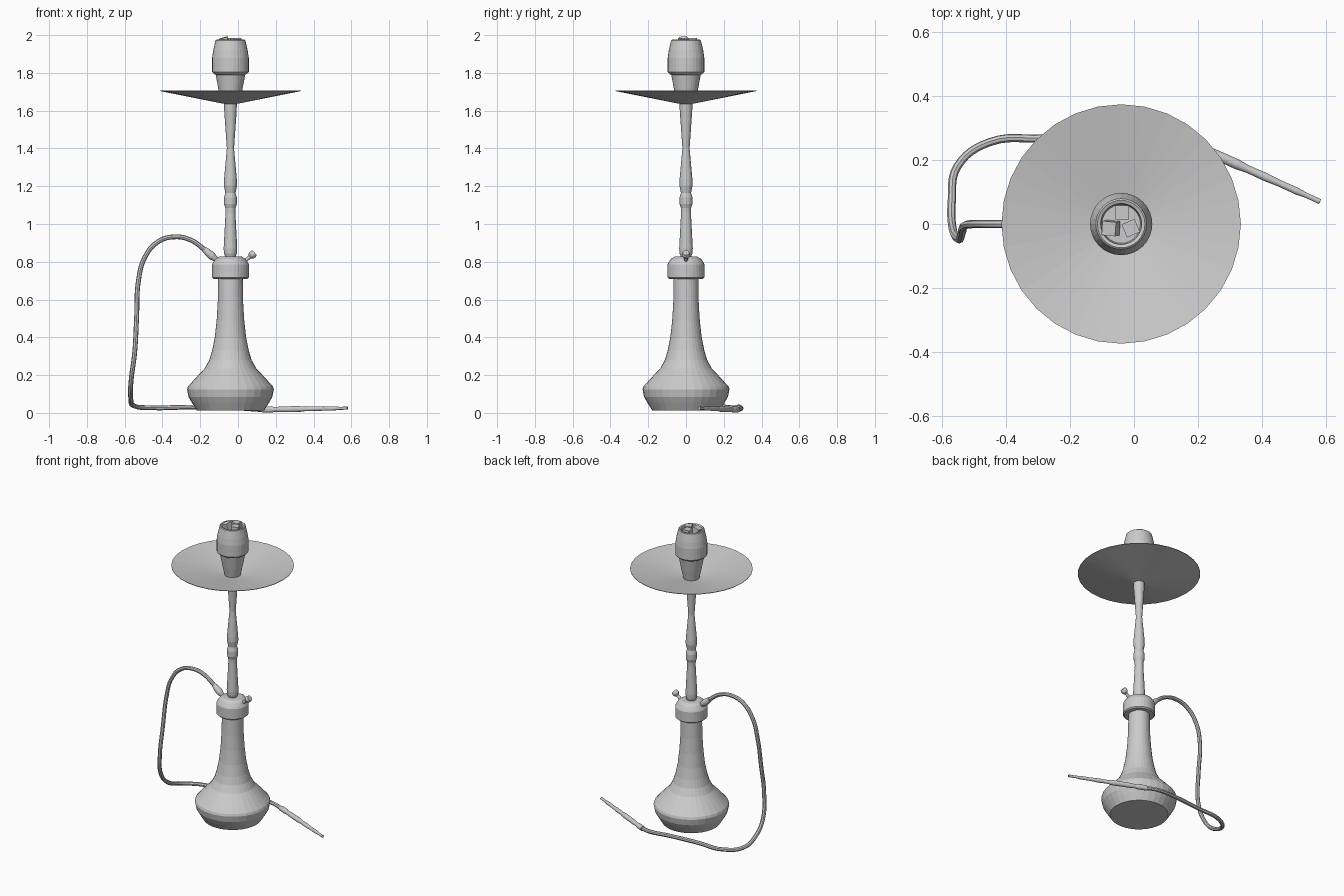
import bpy, bmesh, math
from mathutils import Vector, Euler

if "Cube" in bpy.data.objects:
    bpy.data.objects.remove(bpy.data.objects["Cube"])

CX = -0.04  # x of the main axis


def lathe(name, prof, origin=(CX, 0, 0), axis=(0, 0, 1), sides=32):
    """Spin (radius, height) pairs around an axis; radius 0 makes a pole."""
    bm = bmesh.new()
    rings = []
    for r, z in prof:
        if r == 0:
            rings.append([bm.verts.new((0, 0, z))])
        else:
            rings.append([bm.verts.new((r * math.cos(2 * math.pi * i / sides),
                                        r * math.sin(2 * math.pi * i / sides), z))
                          for i in range(sides)])
    for a, b in zip(rings, rings[1:]):
        for i in range(sides):
            j = (i + 1) % sides
            if len(a) == 1:
                bm.faces.new((a[0], b[j], b[i]))
            elif len(b) == 1:
                bm.faces.new((a[i], a[j], b[0]))
            else:
                bm.faces.new((a[i], a[j], b[j], b[i]))
    bmesh.ops.recalc_face_normals(bm, faces=bm.faces)
    me = bpy.data.meshes.new(name)
    bm.to_mesh(me)
    bm.free()
    ob = bpy.data.objects.new(name, me)
    bpy.context.collection.objects.link(ob)
    ob.location = origin
    ob.rotation_mode = 'QUATERNION'
    ob.rotation_quaternion = Vector((0, 0, 1)).rotation_difference(Vector(axis))
    return ob


def smooth(ob):
    bpy.ops.object.select_all(action='DESELECT')
    ob.select_set(True)
    bpy.context.view_layer.objects.active = ob
    bpy.ops.object.shade_smooth_by_angle(angle=math.radians(30))


# Water vase
lathe("vase", [(0, .012), (.178, .012), (.205, .055), (.222, .085), (.23, .125),
               (.225, .14), (.175, .195), (.137, .235), (.112, .28), (.097, .33),
               (.083, .40), (.073, .49), (.067, .59), (.065, .72), (0, .72)])

# Collar joining vase and stem
lathe("collar", [(0, .71), (.09, .71), (.098, .717), (.098, .785), (.093, .795),
                 (.08, .815), (.06, .827), (0, .83)])

# Turned stem
lathe("stem", [(0, .82), (.027, .825), (.034, .845), (.036, .87), (.026, 1.06),
               (.027, 1.085), (.034, 1.105), (.034, 1.14), (.027, 1.165),
               (.035, 1.205), (.034, 1.235), (.019, 1.40), (.033, 1.60),
               (.034, 1.645), (0, 1.645)], sides=24)

# Shallow cone tray
lathe("tray", [(0, 1.634), (.04, 1.637), (.373, 1.704), (.373, 1.707),
               (.04, 1.644), (0, 1.641)])

# Tobacco bowl
lathe("bowl", [(0, 1.64), (.048, 1.64), (.063, 1.71), (.079, 1.795), (0, 1.795)])

# Heat holder with recessed top
lathe("heat_holder", [(0, 1.79), (.079, 1.79), (.09, 1.797), (.097, 1.805),
                      (.097, 1.88), (.091, 1.92), (.079, 1.972), (.074, 1.976),
                      (.064, 1.972), (.06, 1.94), (0, 1.94)])

# Coals
for i, (x, y, z, rot) in enumerate([(-.037, .036, 1.962, (0, 0, 0)),
                                    (-.072, -.013, 1.965, (.1, -.3, -.1)),
                                    (-.010, -.013, 1.962, (0, 0, .4))]):
    bpy.ops.mesh.primitive_cube_add(size=.044, location=(x, y, z), rotation=rot)
    bpy.context.object.name = f"coal_{i + 1}"

# Purge valve and hose connector on the collar
lathe("valve", [(0, 0), (.010, 0), (.010, .055), (.019, .065), (.021, .078),
                (.017, .09), (0, .09)], (.02, 0, .79), (1, 0, .85), 16)
lathe("hose_connector", [(0, 0), (.014, 0), (.014, .035), (.021, .06), (.020, .085),
                         (.015, .115), (0, .115)], (-.09, 0, .79), (-1, 0, .85), 16)

# Flexible hose
path = [(-.165, 0, .855), (-.25, 0, .915), (-.335, 0, .932), (-.425, 0, .905),
        (-.495, 0, .82), (-.527, -.005, .70), (-.537, -.03, .50), (-.547, -.047, .32),
        (-.566, -.01, .17), (-.568, .07, .08), (-.55, .18, .037), (-.45, .255, .027),
        (-.28, .267, .03), (-.07, .285, .03), (.06, .29, .022), (.14, .268, .016)]
cu = bpy.data.curves.new("hose", 'CURVE')
cu.dimensions = '3D'
cu.bevel_depth = .0128
cu.bevel_resolution = 2
cu.resolution_u = 6
cu.use_fill_caps = True
sp = cu.splines.new('BEZIER')
sp.bezier_points.add(len(path) - 1)
for p, co in zip(sp.bezier_points, path):
    p.co = co
    p.handle_left_type = p.handle_right_type = 'AUTO'
hose = bpy.data.objects.new("hose", cu)
bpy.context.collection.objects.link(hose)
bpy.ops.object.select_all(action='DESELECT')
hose.select_set(True)
bpy.context.view_layer.objects.active = hose
bpy.ops.object.convert(target='MESH')
smooth(bpy.context.view_layer.objects.active)

# Turned mouthpiece resting on the floor
a, b = Vector((.13, .272, .017)), Vector((.58, .07, .025))
d = b - a
n = d.length
mouth = [(0, 0), (.016, 0), (.017, .10), (.013, .14), (.015, .22), (.016, .42),
         (.012, .5), (.013, .62), (.0105, .72), (.011, .84), (.008, .9),
         (.008, 1), (0, 1)]
lathe("mouthpiece", [(r, t * n) for r, t in mouth], a, d, 16)
